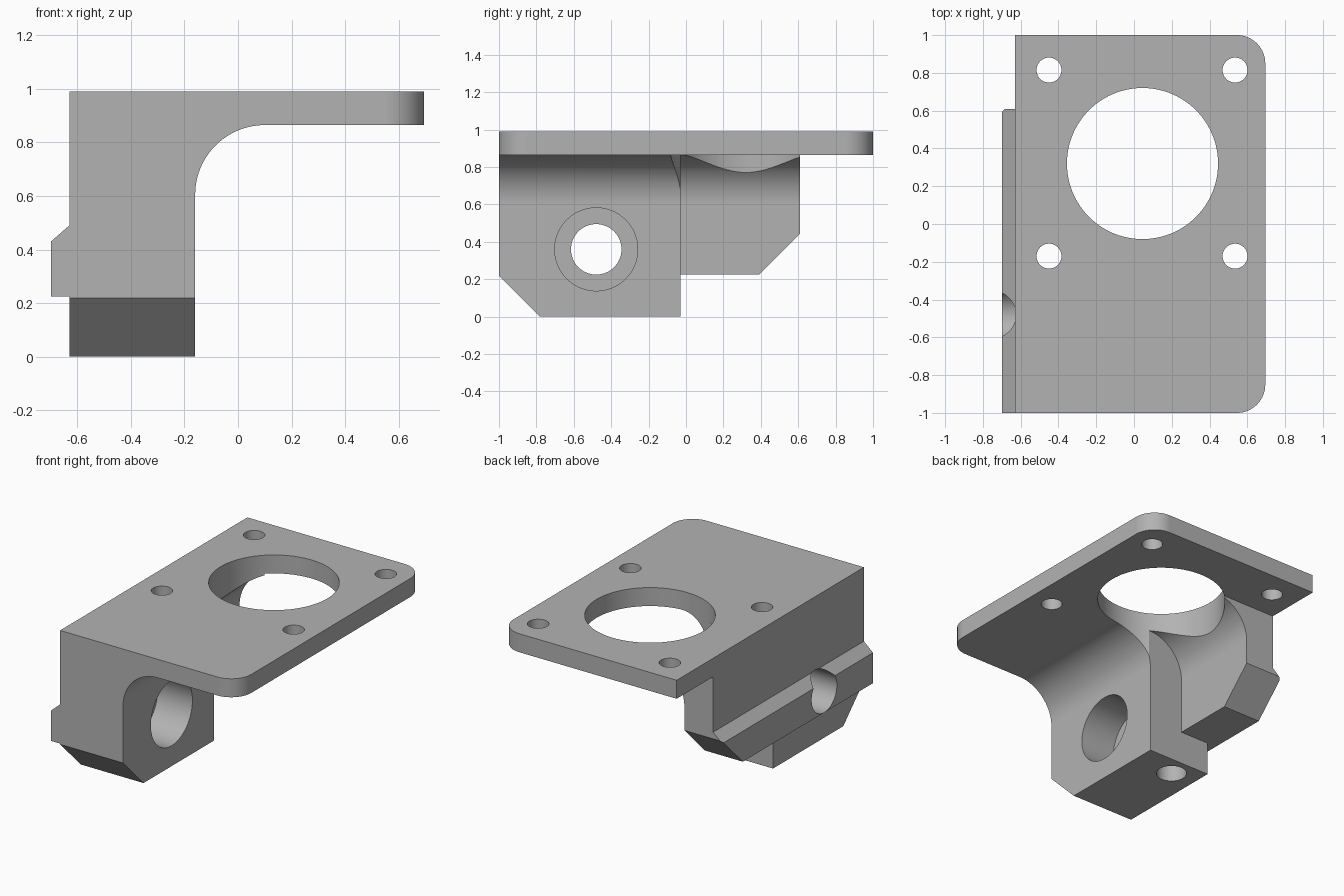
import bpy, bmesh
from math import sin, cos, pi, radians
from mathutils import Vector

if "Cube" in bpy.data.objects:
    bpy.data.objects.remove(bpy.data.objects["Cube"], do_unlink=True)

grey = bpy.data.materials.new("plain_grey")
grey.use_nodes = True
grey.diffuse_color = (0.45, 0.45, 0.45, 1)
grey.node_tree.nodes["Principled BSDF"].inputs["Base Color"].default_value = grey.diffuse_color

# Main dimensions
LEFT, RIGHT, RAIL = -0.63, 0.695, -0.698
TOP, UNDER = 0.99, 0.865
STEP_Y, STEP_Z, BACK = -0.03, 0.225, 0.61
FILLET = 0.26
AXES = {"x": lambda a, b, d: (d, a, b),
        "y": lambda a, b, d: (a, d, b),
        "z": lambda a, b, d: (a, b, d)}


def prism(name, axis, points, start, end):
    """Extrude a flat outline along one axis."""
    bm = bmesh.new()
    face = bm.faces.new([bm.verts.new(AXES[axis](a, b, start)) for a, b in points])
    extruded = bmesh.ops.extrude_face_region(bm, geom=[face])
    moved = [v for v in extruded["geom"] if isinstance(v, bmesh.types.BMVert)]
    bmesh.ops.translate(bm, verts=moved, vec=Vector(AXES[axis](0, 0, end - start)))
    bmesh.ops.recalc_face_normals(bm, faces=bm.faces)
    mesh = bpy.data.meshes.new(name)
    bm.to_mesh(mesh)
    bm.free()
    mesh.materials.append(grey)
    obj = bpy.data.objects.new(name, mesh)
    bpy.context.collection.objects.link(obj)
    return obj


def arc(a, b, r, start, end, steps=20):
    angles = [radians(start + (end - start) * i / steps) for i in range(steps + 1)]
    return [(a + r * cos(t), b + r * sin(t)) for t in angles]


def circle(a, b, r, sides=72):
    return arc(a, b, r, 0, 360, sides)[:-1]


def fillet_outline(wall):
    """Open space beside a wall, rounded where it meets the plate."""
    curve = arc(wall + FILLET, UNDER - FILLET, FILLET, 180, 90)
    return [(wall, -0.1)] + curve + [(1, UNDER), (1, -0.1)]


# Solid blank with two rounded vertical corners
R = 0.15
blank = [(RAIL, -1)] + arc(RIGHT - R, -1 + R, R, -90, 0) + arc(RIGHT - R, 1 - R, R, 0, 90) + [(RAIL, 1)]
bracket = prism("mount_bracket", "z", blank, 0, TOP)

# Material to remove: axis, outline, start, end
cuts = {
    "rail_top": ("y", [(-0.8, 0.402 - 0.06), (LEFT, 0.49), (LEFT, 1.2), (-0.8, 1.2)], -1.1, 1.1),
    "rail_bottom": ("y", [(-0.8, -0.1), (LEFT, -0.1), (LEFT, STEP_Z), (-0.8, STEP_Z)], -1.1, 1.1),
    "front_wall": ("y", fillet_outline(-0.16), -1.1, 1.1),
    "back_wall": ("y", fillet_outline(-0.415), STEP_Y, 1.1),
    "back_underside": ("x", [(STEP_Y, -0.1), (STEP_Y, STEP_Z), (0.39, STEP_Z), (BACK, 0.445),
                             (BACK, UNDER), (1.1, UNDER), (1.1, -0.1)], -1, 1),
    "front_chamfer": ("x", [(-1.1, 0.32), (-0.68, -0.1), (-1.1, -0.1)], -1, 1),
    "large_opening": ("z", circle(0.045, 0.32, 0.4, 96), -0.1, 1.1),
    "cross_hole": ("x", circle(-0.48, 0.36, 0.135), -1, 1),
    "counterbore": ("x", circle(-0.48, 0.36, 0.222), -0.42, 1),
    "screw_access": ("z", circle(-0.45, -0.17, 0.095, 48), -0.1, UNDER),
}
for x in (-0.45, 0.535):
    for y in (-0.17, 0.815):
        cuts[f"screw_hole_{x}_{y}"] = ("z", circle(x, y, 0.066, 48), 0.8, 1.1)

bpy.ops.object.select_all(action="DESELECT")
bpy.context.view_layer.objects.active = bracket
bracket.select_set(True)
for name, cut in cuts.items():
    cutter = prism(name, *cut)
    cutter.hide_render = True
    mod = bracket.modifiers.new(name, "BOOLEAN")
    mod.operation = "DIFFERENCE"
    mod.solver = "EXACT"
    mod.object = cutter
    bpy.ops.object.modifier_apply(modifier=mod.name)
    bpy.data.objects.remove(cutter, do_unlink=True)

# Smooth curved walls, crisp edges
bpy.ops.object.shade_smooth_by_angle(angle=radians(25))
normals = bracket.modifiers.new("even_shading", "WEIGHTED_NORMAL")
normals.keep_sharp = True
